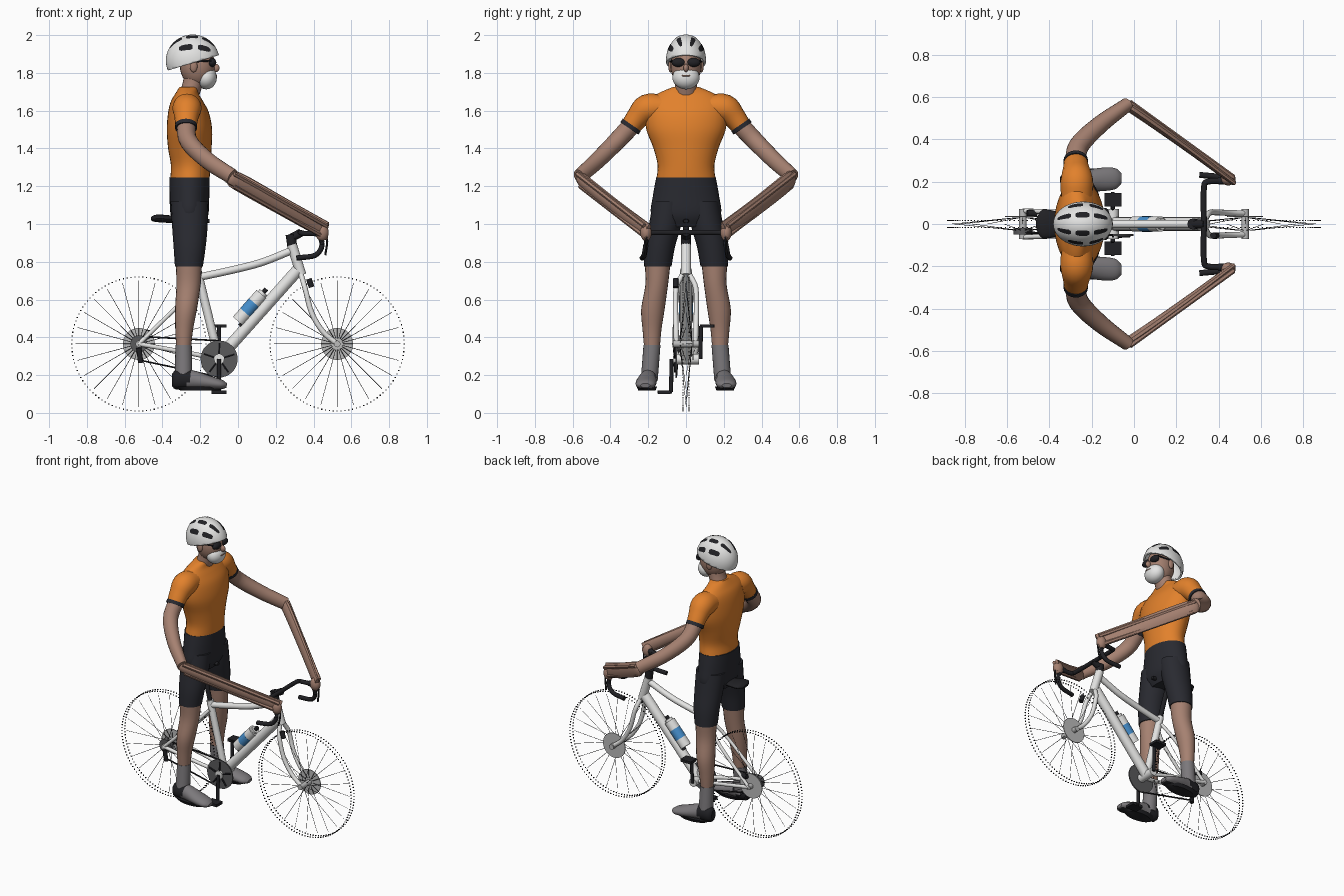
import bpy, bmesh, math
from mathutils import Vector, Matrix

cube = bpy.data.objects.get("Cube")
if cube:
    bpy.data.objects.remove(cube, do_unlink=True)


def material(name, *rgb):
    m = bpy.data.materials.new(name)
    m.use_nodes = True
    m.diffuse_color = (*rgb, 1)
    m.node_tree.nodes["Principled BSDF"].inputs["Base Color"].default_value = (*rgb, 1)
    return m


ORANGE = material("orange_jersey", .76, .22, .025)
NAVY = material("dark_shorts", .022, .023, .03)
BLACK = material("black", .015, .015, .018)
SKIN = material("skin", .38, .22, .165)
WHITE = material("white", .78, .78, .77)
GREY = material("sock_grey", .2, .19, .2)
STEEL = material("dark_steel", .1, .1, .105)
SILVER = material("silver", .5, .5, .5)
BLUE = material("blue_label", .06, .27, .6)
UP = Vector((0, 0, 1))


def finish(name, bm, mats, rule=None, angle=40):
    bmesh.ops.recalc_face_normals(bm, faces=bm.faces)
    for f in bm.faces:
        f.smooth = True
        if rule:
            f.material_index = rule(f.calc_center_median())
    me = bpy.data.meshes.new(name)
    bm.to_mesh(me)
    bm.free()
    me.set_sharp_from_angle(angle=math.radians(angle))
    for m in mats:
        me.materials.append(m)
    ob = bpy.data.objects.new(name, me)
    bpy.context.collection.objects.link(ob)
    return ob


def smooth_rings(rings, steps):
    """Pass a Catmull-Rom spline through the control rings."""
    r = [Vector(v) for v in rings]
    r = [2 * r[0] - r[1]] + r + [2 * r[-1] - r[-2]]
    out = []
    for a, b, c, d in zip(r, r[1:], r[2:], r[3:]):
        for i in range(steps):
            t = i / steps
            out.append(.5 * (2 * b + (c - a) * t + (2 * a - 5 * b + 4 * c - d) * t * t
                             + (3 * b - a - 3 * c + d) * t ** 3))
    return out + [r[-2]]


def loft(name, rings, *mats, level=False, sides=20, steps=4, rule=None):
    """Rings are x, y, z and two radii; level keeps every ring horizontal."""
    rings = smooth_rings(rings, steps if len(rings) > 2 else 1)
    pts = [Vector(r[:3]) for r in rings]
    bm = bmesh.new()
    loops = []
    for i, (p, r) in enumerate(zip(pts, rings)):
        side, other = Vector((1, 0, 0)), Vector((0, 1, 0))
        if not level:
            t = (pts[min(i + 1, len(pts) - 1)] - pts[max(i - 1, 0)]).normalized()
            side = t.cross(UP)
            side = side.normalized() if side.length > .05 else Vector((0, 1, 0))
            other = side.cross(t)
        angles = [math.tau * k / sides for k in range(sides)]
        loops.append([bm.verts.new(p + side * r[3] * math.cos(a) + other * r[4] * math.sin(a))
                      for a in angles])
    for a, b in zip(loops, loops[1:]):
        for k in range(sides):
            n = (k + 1) % sides
            bm.faces.new((a[k], a[n], b[n], b[k]))
    bm.faces.new(loops[0])
    bm.faces.new(loops[-1])
    return finish(name, bm, mats, rule)


def tube(name, pts, r, mat, sides=12):
    return loft(name, [(*p, r, r) for p in pts], mat, sides=sides)


def disc(name, x, y, z, r, thick, mat):
    return tube(name, [(x, y - thick / 2, z), (x, y + thick / 2, z)], r, mat, 32)


def ball(name, loc, radii, mat):
    bm = bmesh.new()
    bmesh.ops.create_uvsphere(bm, u_segments=24, v_segments=16, radius=1)
    bm.transform(Matrix.Translation(loc) @ Matrix.Diagonal((*radii, 1)))
    return finish(name, bm, [mat])


def box(name, loc, size, mat):
    bm = bmesh.new()
    bmesh.ops.create_cube(bm, size=1)
    bm.transform(Matrix.Translation(loc) @ Matrix.Diagonal((*size, 1)))
    return finish(name, bm, [mat])


# Torso, shorts, neck and head
loft("jersey", [(-.255, 0, 1.235, .104, .157), (-.25, 0, 1.31, .105, .15), (-.255, 0, 1.4, .115, .172),
                (-.257, 0, 1.5, .12, .21), (-.262, 0, 1.59, .108, .215), (-.27, 0, 1.65, .085, .2),
                (-.27, 0, 1.69, .062, .15), (-.26, 0, 1.725, .05, .07)], ORANGE, level=True, sides=32)
loft("shorts_hips", [(-.257, 0, 1.245, .107, .158), (-.257, 0, 1.15, .105, .175),
                     (-.257, 0, 1.05, .1, .185), (-.257, 0, .985, .07, .13)], NAVY, level=True, sides=32)
loft("neck", [(-.26, 0, 1.68, .055, .062), (-.235, 0, 1.76, .055, .058), (-.225, 0, 1.84, .06, .06)],
     SKIN, level=True)
ball("head", (-.215, 0, 1.84), (.093, .082, .115), SKIN)
ball("beard", (-.168, 0, 1.775), (.056, .072, .062), WHITE)
ball("nose", (-.118, 0, 1.826), (.02, .014, .022), SKIN)
ball("mouth", (-.117, 0, 1.785), (.007, .025, .005), SKIN)

# Helmet: an open dome with a rim that rises towards the front
HC, HR = Vector((-.24, 0, 1.865)), Vector((.142, .106, .138))
bm = bmesh.new()
bmesh.ops.create_uvsphere(bm, u_segments=40, v_segments=28, radius=1)
bm.transform(Matrix.Translation(HC) @ Matrix.Diagonal((*HR, 1)))
bmesh.ops.bisect_plane(bm, geom=bm.verts[:] + bm.edges[:] + bm.faces[:], clear_outer=True,
                       plane_co=(-.24, 0, 1.852), plane_no=(.3, 0, -1))
helmet = finish("helmet", bm, [WHITE])
shell = helmet.modifiers.new("shell", "SOLIDIFY")
shell.thickness = .012


def vent(start, end, roll, half=.13):
    """Thin curved plate lying on the dome."""
    bm = bmesh.new()
    rows = []
    for i in range(7):
        u = start + (end - start) * i / 6
        w = half * (.6 if i in (0, 6) else 1)
        ring = math.sqrt(1 - u * u)
        rows.append([bm.verts.new(HC + 1.012 * Vector((HR.x * u, HR.y * ring * math.sin(roll + w * k),
                                                      HR.z * ring * math.cos(roll + w * k))))
                     for k in (-1, -.5, 0, .5, 1)])
    for a, b in zip(rows, rows[1:]):
        for k in range(4):
            bm.faces.new((a[k], a[k + 1], b[k + 1], b[k]))
    finish("helmet_vent", bm, [BLACK])


for s in (1, -1):
    for start, end, roll in ((.35, .8, .42), (-.25, .2, .42), (-.85, -.4, .42),
                             (.2, .65, 1.02), (-.5, 0, 1.02)):
        vent(start, end, s * roll)
    ball("sunglass_lens", (-.137, s * .038, 1.855), (.022, .038, .024), BLACK)
    tube("sunglass_arm", [(-.14, s * .07, 1.865), (-.23, s * .084, 1.86)], .005, BLACK, 8)
    ball("ear", (-.235, s * .082, 1.835), (.02, .012, .032), SKIN)

    # Arms, with the far forearm deeper than the near one
    loft("sleeve", [(-.27, s * .13, 1.615, .075, .07), (-.27, s * .205, 1.61, .077, .077),
                    (-.273, s * .255, 1.565, .064, .062), (-.275, s * .297, 1.51, .055, .052)], ORANGE)
    tube("sleeve_cuff", [(-.275, s * .287, 1.525), (-.275, s * .3, 1.506)], .058, NAVY, 20)
    loft("upper_arm", [(-.275, s * .29, 1.52, .05, .05), (-.26, s * .37, 1.435, .048, .048),
                       (-.16, s * .47, 1.335, .042, .045), (-.03, s * .565, 1.25, .033, .042)], SKIN)
    deep = .05 if s > 0 else .038
    loft("forearm", [(-.055, s * .562, 1.248, .02, .03), (0, s * .54, 1.225, .024, deep),
                     (.24, s * .37, 1.09, .02, deep), (.465, s * .2, .965, .014, deep)],
         SKIN, sides=10)
    for dy, dz in ((.02, .03), (.005, -.035)):
        tube("forearm_strand", [(-.02, s * (.555 + dy), 1.235 + dz), (.47, s * (.2 + dy), .96 + dz)],
             .013, SKIN, 6)
    ball("hand", (.445, s * .212, .955), (.035, .03, .045), SKIN)

    # Legs and shoes
    loft("shorts_leg", [(-.257, s * .09, 1.12, .1, .085), (-.255, s * .112, .99, .094, .085),
                        (-.256, s * .137, .88, .085, .079), (-.26, s * .15, .775, .074, .073)],
         NAVY, level=True)
    loft("leg", [(-.26, s * .15, .8, .07, .069), (-.262, s * .155, .68, .064, .06),
                 (-.275, s * .175, .55, .058, .062), (-.285, s * .18, .44, .047, .05),
                 (-.288, s * .18, .34, .039, .041)], SKIN, level=True)
    loft("sock", [(-.288, s * .18, .36, .043, .045), (-.288, s * .187, .27, .045, .045),
                  (-.288, s * .195, .17, .046, .045)], GREY, level=True)
    loft("shoe", [(-.348, s * .195, .175, .025, .035), (-.325, s * .197, .175, .043, .052),
                  (-.25, s * .202, .177, .046, .05), (-.16, s * .21, .162, .055, .037),
                  (-.09, s * .215, .15, .05, .026), (-.06, s * .216, .145, .025, .012)], GREY, BLACK,
         rule=lambda c: int(c.x < -.26 + (c.z - .17) * .4 or c.z < .132))
    loft("shoe_sole", [(-.205, s * .207, .118, .1, .045), (-.205, s * .207, .14, .14, .055)],
         BLACK, level=True)

# Bicycle frame
tube("top_tube", [(-.2, 0, .72), (-.05, 0, .752), (.12, 0, .795), (.285, 0, .86)], .02, WHITE)
tube("down_tube", [(-.1, 0, .29), (.315, 0, .755)], .032, WHITE, 16)
tube("seat_tube", [(-.1, 0, .28), (-.215, 0, .75)], .023, WHITE)
tube("seat_post", [(-.213, 0, .74), (-.28, 0, 1.01)], .015, BLACK)
tube("head_tube", [(.285, 0, .89), (.335, 0, .73)], .027, WHITE, 16)
tube("bottom_bracket", [(-.1, -.07, .285), (-.1, .07, .285)], .028, WHITE)
loft("saddle", [(-.46, 0, 1.025, .03, .01), (-.43, 0, 1.03, .068, .02), (-.35, 0, 1.025, .055, .02),
                (-.25, 0, 1.02, .024, .018), (-.15, 0, 1.015, .014, .01)], BLACK)
FRONT, REAR, AXLE = .525, -.525, .365
for s in (1, -1):
    tube("fork_blade", [(.335, s * .02, .73), (.355, s * .052, .66), (.39, s * .055, .53),
                        (.45, s * .052, .43), (FRONT, s * .05, AXLE)], .014, WHITE)
    tube("seat_stay", [(-.205, s * .02, .69), (-.3, s * .052, .585), (REAR, s * .062, AXLE)], .011, WHITE)
    tube("chain_stay", [(-.11, s * .03, .285), (-.25, s * .05, .315), (REAR, s * .062, AXLE)], .012, WHITE)

    # Cranks and pedals point straight up and down
    tip = .285 + s * .175
    tube("crank", [(-.1, s * .075, .285), (-.1, s * .08, tip)], .011, BLACK)
    tube("pedal_axle", [(-.1, s * .075, tip), (-.1, s * .15, tip)], .008, BLACK)
    box("pedal", (-.1, s * .115, tip), (.08, .065, .018), BLACK)

    # Drop bars and brake levers
    tube("drop_bar", [(.33, 0, .955), (.33, s * .17, .955), (.35, s * .2, .95), (.42, s * .205, .945),
                      (.445, s * .212, .89), (.41, s * .222, .835), (.31, s * .232, .82)], .014, BLACK)
    tube("brake_hood", [(.4, s * .204, .95), (.455, s * .205, .97)], .017, BLACK)
    tube("brake_lever", [(.46, s * .205, .975), (.472, s * .21, .91), (.462, s * .215, .835)], .006, BLACK, 8)
tube("stem", [(.27, 0, .92), (.335, 0, .955)], .022, BLACK)
tube("steerer_cap", [(.278, 0, .945), (.287, 0, .885)], .026, BLACK)
tube("fork_brake", [(.375, -.055, .71), (.39, -.055, .665)], .015, BLACK)
tube("rear_caliper", [(-.505, .05, .43), (-.46, .05, .42)], .016, BLACK)

# Drivetrain
disc("chainring", -.1, -.052, .285, .098, .008, STEEL)
for k in range(5):
    a = math.tau * k / 5 + .3
    tube("chainring_arm", [(-.1, -.06, .285), (-.1 + .085 * math.cos(a), -.058, .285 + .085 * math.sin(a))],
         .006, BLACK, 6)
disc("cassette", REAR, -.035, AXLE, .045, .03, STEEL)
tube("chain_top", [(-.1, -.052, .382), (REAR, -.04, AXLE + .04)], .005, BLACK, 6)
tube("chain_bottom", [(-.1, -.052, .19), (-.5, -.045, .275)], .005, BLACK, 6)
tube("derailleur", [(REAR, -.055, .345), (-.515, -.05, .265)], .014, BLACK)

# Bottle, lying along the down tube
bottle_axis = Vector((.66, 0, .75))
base = Vector((.0, 0, .485))
for name, a, b, r, mat in (("bottle_base", 0, .07, .036, WHITE), ("bottle_label", .06, .13, .037, BLUE),
                           ("bottle_top", .13, .19, .036, WHITE), ("bottle_cap", .19, .205, .026, WHITE),
                           ("bottle_nozzle", .2, .228, .012, BLACK)):
    tube(name, [base + bottle_axis * a, base + bottle_axis * b], r, mat, 20)
tube("bottle_cage", [base + Vector((.015, 0, -.03)), base + Vector((.085, 0, .055))], .018, BLACK)


# Wheels: thin spokes and two rows of tread studs
def wheel(name, x):
    bm = bmesh.new()
    hub = Vector((x, 0, AXLE))
    for k in range(24):
        d = Matrix.Rotation(math.tau * k / 24, 3, "Y") @ UP
        start, end = hub + d * .03 + Vector((0, .03 * (-1) ** k, 0)), hub + d * .335
        m = (end - start).to_track_quat("Z", "Y").to_matrix().to_4x4()
        bmesh.ops.create_cone(bm, segments=4, radius1=.0016, radius2=.0012, depth=(end - start).length,
                              matrix=Matrix.Translation((start + end) / 2) @ m)
    for k in range(108):
        d = Matrix.Rotation(math.tau * k / 108, 3, "Y") @ UP
        for y in (-.016, .016):
            bmesh.ops.create_cube(bm, size=.006, matrix=Matrix.Translation(hub + d * .355 + Vector((0, y, 0))))
    finish(name, bm, [BLACK])
    tube(name + "_hub", [(x, -.07, AXLE), (x, .07, AXLE)], .018, SILVER)
    disc(name + "_rotor", x, .036, AXLE, .085, .005, SILVER)


wheel("front_wheel", FRONT)
wheel("rear_wheel", REAR)
